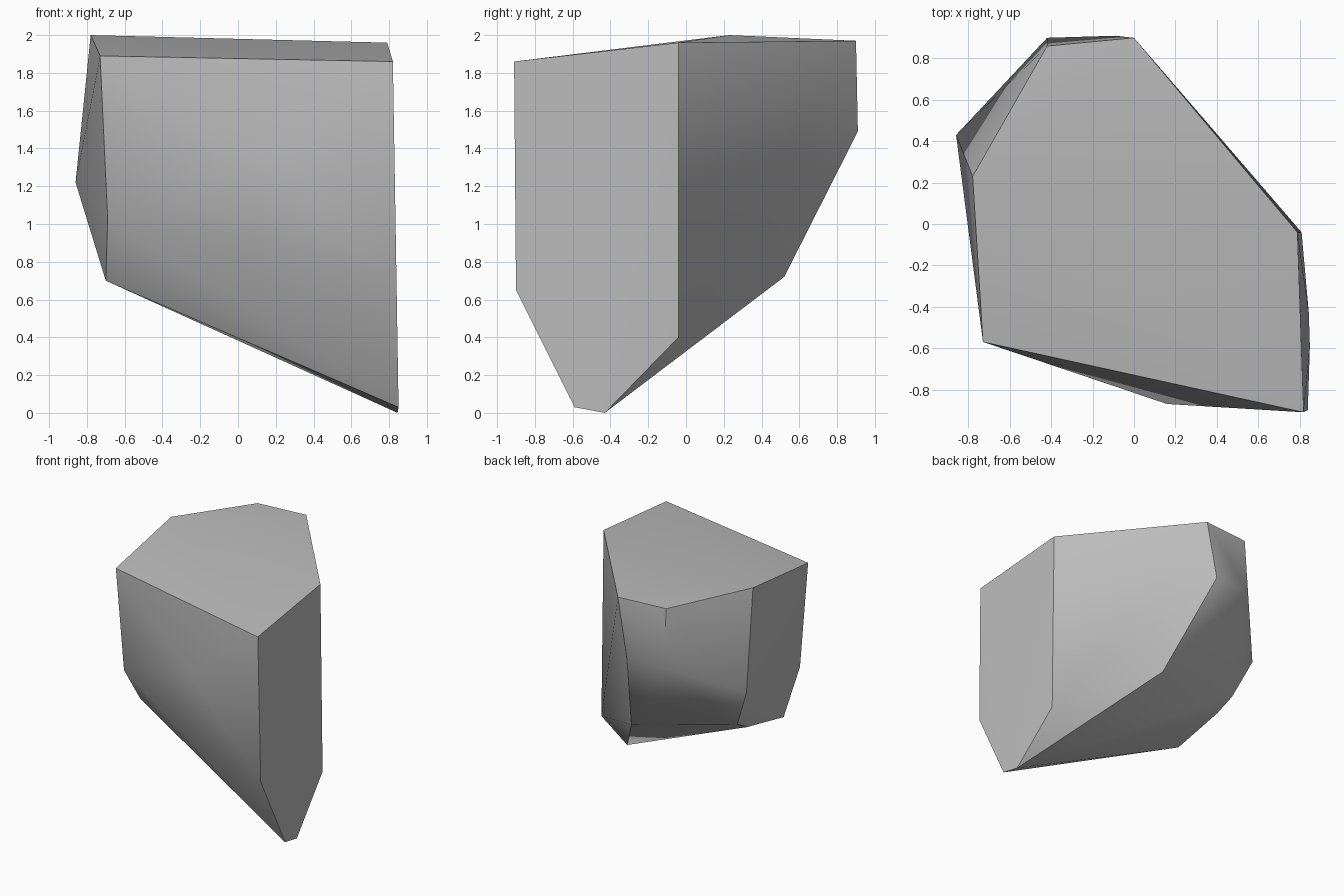
import bpy
import bmesh
import math

# Remove the default cube only
default_cube = bpy.data.objects.get("Cube")
if default_cube:
    bpy.data.objects.remove(default_cube, do_unlink=True)


def make_material(name, grey):
    """One flat grey for the viewport and the render."""
    material = bpy.data.materials.new(name)
    material.use_nodes = True
    colour = (grey, grey, grey, 1.0)
    material.diffuse_color = colour
    shader = material.node_tree.nodes["Principled BSDF"]
    shader.inputs["Base Color"].default_value = colour
    shader.inputs["Roughness"].default_value = 0.9
    return material


def make_hull(name, corner_groups, material):
    """Wrap a convex faceted solid around the given corners."""
    mesh_builder = bmesh.new()
    for group in corner_groups:
        for corner in group:
            mesh_builder.verts.new(corner)
    hull = bmesh.ops.convex_hull(mesh_builder, input=mesh_builder.verts[:])
    leftovers = [v for v in hull["geom_interior"] if isinstance(v, bmesh.types.BMVert)]
    bmesh.ops.delete(mesh_builder, geom=leftovers, context="VERTS")
    bmesh.ops.recalc_face_normals(mesh_builder, faces=mesh_builder.faces[:])
    mesh = bpy.data.meshes.new(name)
    mesh_builder.to_mesh(mesh)
    mesh_builder.free()
    mesh.materials.append(material)
    solid = bpy.data.objects.new(name, mesh)
    bpy.context.scene.collection.objects.link(solid)
    return solid


# Nearly level top facet
top_rim = [(-.73, -.57, 1.89), (.82, -.91, 1.86), (.79, -.04, 1.96),
           (0, .9, 1.97), (-.42, .86, 1.97), (-.78, .23, 2)]

# Bulging front and the narrow tip under the flat side
front_bulge = [(.16, -.87, 1.35), (-.69, -.52, 1.03)]
flat_side = [(.84, -.9, .65), (.85, -.59, .03), (.845, -.43, 0), (.81, -.04, .4)]

# Back ridge, and the sloping underside that runs up to the far side
back_ridge = [(-.42, .9, 1.49), (-.09, .91, 1.49), (.14, .52, .72)]
far_side = [(-.86, .43, 1.22), (-.72, .35, .89), (-.7, .19, .8), (-.7, -.29, .7)]

stone_grey = make_material("stone grey", .5)
rock = make_hull("rock", [top_rim, front_bulge, flat_side, back_ridge, far_side], stone_grey)

# Soft shading over shallow creases, crisp edges elsewhere
bpy.ops.object.select_all(action="DESELECT")
rock.select_set(True)
bpy.context.view_layer.objects.active = rock
bpy.ops.object.shade_smooth_by_angle(angle=math.radians(30))
